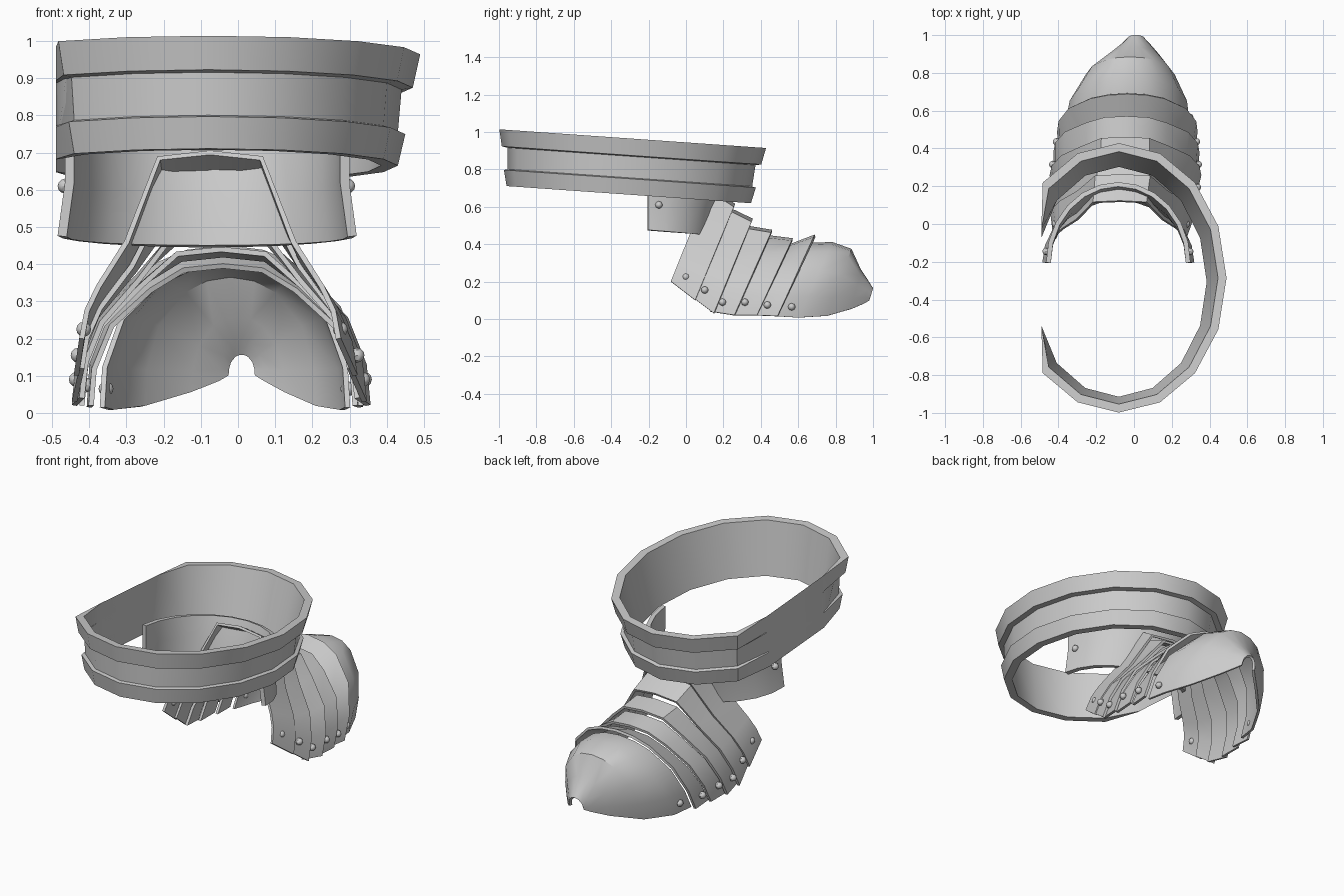
import bpy
import bmesh
import math

cube = bpy.data.objects.get("Cube")
if cube:
    bpy.data.objects.remove(cube, do_unlink=True)

steel = bpy.data.materials.new("plain_steel")
steel.use_nodes = True
steel.diffuse_color = (0.6, 0.6, 0.6, 1)
steel.node_tree.nodes["Principled BSDF"].inputs["Base Color"].default_value = (0.6, 0.6, 0.6, 1)


def finish(name, bm, thickness=0):
    """Turn a bmesh into a smooth-shaded steel object, thickened if asked."""
    bmesh.ops.recalc_face_normals(bm, faces=bm.faces)
    mesh = bpy.data.meshes.new(name)
    bm.to_mesh(mesh)
    bm.free()
    mesh.materials.append(steel)
    obj = bpy.data.objects.new(name, mesh)
    bpy.context.collection.objects.link(obj)
    bpy.ops.object.select_all(action='DESELECT')
    obj.select_set(True)
    bpy.context.view_layer.objects.active = obj
    if thickness:
        solid = obj.modifiers.new("plate_thickness", 'SOLIDIFY')
        solid.thickness = thickness
        solid.offset = 0
        bpy.ops.object.modifier_apply(modifier=solid.name)
    bpy.ops.object.shade_smooth_by_angle(angle=math.radians(35))
    return obj


def loft(rows, close_rows=False, close_cols=False):
    """Bridge rows of points with quads."""
    bm = bmesh.new()
    grid = [[bm.verts.new(p) for p in row] for row in rows]
    n, m = len(grid), len(grid[0])
    for i in range(n if close_rows else n - 1):
        for j in range(m if close_cols else m - 1):
            a, b = grid[i], grid[(i + 1) % n]
            k = (j + 1) % m
            bm.faces.new((a[j], a[k], b[k], b[j]))
    return bm


# Upper band: ribbed, tapered ring with one flattened side
RING_SIDES = 16
FLAT_X = -0.49
RING_X = -0.08
band = [(0, .30), (-.02, .21), (-.05, .205), (-.06, .09),
        (-.04, .085), (-.06, 0), (-.105, 0), (-.045, .30)]
rows = []
for inset, z in band:
    row = []
    for i in range(RING_SIDES):
        a = 2 * math.pi * i / RING_SIDES
        x = max((.57 + inset) * math.sin(a), FLAT_X - RING_X)
        row.append((x, -(.715 + inset) * math.cos(a), z))
    rows.append(row)
ring = finish("upper_band", loft(rows, True, True))
ring.location = (RING_X, -.306, .665)
ring.rotation_euler.x = -.07

# Ankle cuff: half ring, open at the front
rows = []
for z, rx, ry in [(.475, .39, .34), (.62, .37, .375), (.735, .37, .415)]:
    row = []
    for i in range(13):
        a = math.pi * i / 12
        y = ry * math.sin(a)
        row.append((-.083 + rx * math.cos(a), y - .205, z - .08 * y))
    rows.append(row)
finish("ankle_cuff", loft(rows), .025)

# Arch outlines as (width fraction, height fraction)
STEEP = [(1, 0), (.96, .15), (.87, .28), (.65, .52), (.4, .97), (0, 1)]
ROUND = [(1, 0), (.98, .28), (.84, .62), (.53, .88), (.28, .97), (0, 1)]


def arch(cx, hw, yb, zb, yt, zt, steep=0):
    """Leaning arch from the bottom corners to the crown."""
    half = [(s[0] * steep + r[0] * (1 - steep), s[1] * steep + r[1] * (1 - steep))
            for s, r in zip(STEEP, ROUND)]
    full = half + [(-w, h) for w, h in reversed(half[:-1])]
    return [(cx + hw * w, yb + (yt - yb) * h, zb + (zt - zb) * h) for w, h in full]


# Overlapping foot plates: back arch tucked under, front arch on top
plates = [
    ((-.075, .345, -.08, .20, .12, .70, 1), (-.06, .375, .05, .10, .26, .61, .8)),
    ((-.06, .36, .03, .12, .24, .585, .8), (-.05, .39, .15, .03, .355, .53, .5)),
    ((-.05, .37, .13, .04, .34, .49, .5), (-.045, .395, .26, .02, .46, .47, .3)),
    ((-.045, .375, .25, .02, .45, .44, .3), (-.04, .38, .38, .02, .57, .425, .15)),
    ((-.04, .355, .37, .02, .56, .395, .15), (-.035, .365, .49, .015, .69, .445, 0)),
]
for i, (back, front) in enumerate(plates):
    finish(f"foot_plate_{i + 1}", loft([arch(*back), arch(*front)]), .014)

# Toe cap narrowing to a small open tip
toe = [(-.035, .33, .48, .015, .66, .40), (-.03, .31, .60, .008, .78, .405),
       (-.02, .235, .75, .018, .88, .37), (0, .13, .88, .055, .93, .26),
       (.01, .065, .95, .085, .97, .20), (.01, .04, .975, .10, .995, .16)]
finish("toe_cap", loft([arch(*s) for s in toe]), .014)

# Rivets on both sides: (centre x, half width, y, z)
rivets = [(-.085, .38, -.145, .61), (-.07, .345, 0, .225), (-.055, .375, .10, .155),
          (-.05, .385, .195, .09), (-.045, .385, .315, .09), (-.04, .37, .435, .075),
          (-.03, .325, .565, .065)]
for i, (cx, hw, y, z) in enumerate(rivets):
    for side, label in ((1, "left"), (-1, "right")):
        bm = bmesh.new()
        bmesh.ops.create_uvsphere(bm, u_segments=8, v_segments=6, radius=.02)
        rivet = finish(f"rivet_{label}_{i + 1}", bm)
        rivet.location = (cx + side * hw, y, z)
        rivet.rotation_euler.y = math.pi / 2
